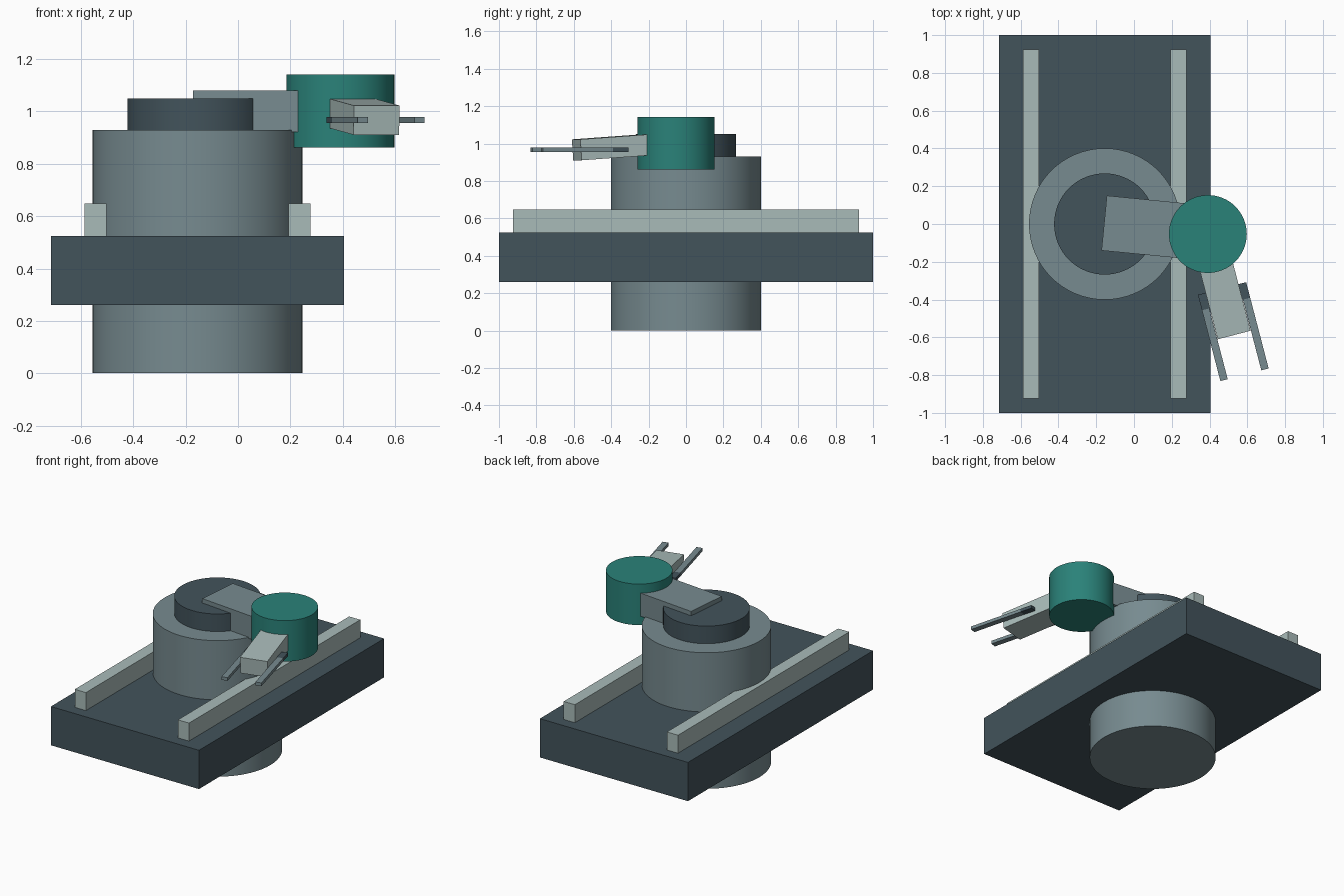
import bpy, bmesh
from math import radians
from mathutils import Matrix, Vector

cube = bpy.data.objects.get("Cube")
if cube:
    bpy.data.objects.remove(cube, do_unlink=True)


def material(name, rgb):
    """Flat material from 0-255 display values, stored as linear."""
    lin = [((c / 255 + 0.055) / 1.055) ** 2.4 for c in rgb] + [1]
    m = bpy.data.materials.new(name)
    m.use_nodes = True
    m.diffuse_color = lin
    m.node_tree.nodes["Principled BSDF"].inputs["Base Color"].default_value = lin
    return m


slate = material("dark_slate", (66, 83, 91))
grey = material("blue_grey", (119, 139, 144))
pale = material("pale_grey", (169, 187, 185))
teal = material("teal", (42, 130, 121))


def add_object(name, bm, mat):
    mesh = bpy.data.meshes.new(name)
    bm.to_mesh(mesh)
    bm.free()
    mesh.materials.append(mat)
    obj = bpy.data.objects.new(name, mesh)
    bpy.context.collection.objects.link(obj)
    return obj


def box(name, lo, hi, mat, frame=Matrix()):
    """Box between two corners, given in the local frame."""
    lo, hi = Vector(lo), Vector(hi)
    bm = bmesh.new()
    bmesh.ops.create_cube(bm, size=1)
    bmesh.ops.scale(bm, vec=hi - lo, verts=bm.verts)
    bmesh.ops.translate(bm, vec=(lo + hi) / 2, verts=bm.verts)
    obj = add_object(name, bm, mat)
    obj.matrix_world = frame
    return obj


def cylinder(name, x, y, z0, z1, radius, mat):
    bm = bmesh.new()
    bmesh.ops.create_cone(bm, cap_ends=True, segments=64, radius1=radius,
                          radius2=radius, depth=z1 - z0)
    obj = add_object(name, bm, mat)
    obj.location = (x, y, (z0 + z1) / 2)
    bpy.ops.object.select_all(action="DESELECT")
    obj.select_set(True)
    bpy.context.view_layer.objects.active = obj
    bpy.ops.object.shade_smooth_by_angle(angle=radians(40))
    return obj


def turned(x, y, z, degrees):
    return Matrix.Translation((x, y, z)) @ Matrix.Rotation(radians(degrees), 4, "Z")


# Platform with its two rails
mid = -0.155
box("platform", (mid - 0.56, -1, 0.26), (mid + 0.56, 1, 0.525), slate)
for side, sign in (("right", -1), ("left", 1)):
    x = mid + sign * 0.39
    box(side + "_rail", (x - 0.042, -0.925, 0.525), (x + 0.042, 0.925, 0.648), pale)

# Column passing through the platform, with the turntable on top
cylinder("column", mid, 0, 0, 0.93, 0.401, grey)
cylinder("turntable", mid, 0, 0.93, 1.05, 0.268, slate)

# Upper arm reaching to the elbow joint
box("upper_arm", (0, -0.146, -0.079), (0.55, 0.146, 0.079), grey,
    turned(-0.158, 0.005, 1.001, -5.6))
cylinder("elbow", 0.391, -0.053, 0.862, 1.142, 0.206, teal)

# Forearm, drooping slightly from the elbow
hand = turned(0.391, -0.053, 0.967, -75.4)
droop = Matrix.Translation((0, 0, 0.038)) @ Matrix.Rotation(radians(4), 4, "Y")
box("forearm", (0, -0.09, -0.056), (0.55, 0.09, 0.056), pale, hand @ droop)

# Gripper bar and its two fingers
box("gripper_bar", (0.298, -0.132, -0.011), (0.383, 0.132, 0.011), slate, hand)
for side, sign in (("right", -1), ("left", 1)):
    y = sign * 0.112
    box(side + "_finger", (0.383, y - 0.02, -0.011), (0.77, y + 0.02, 0.011), grey, hand)
